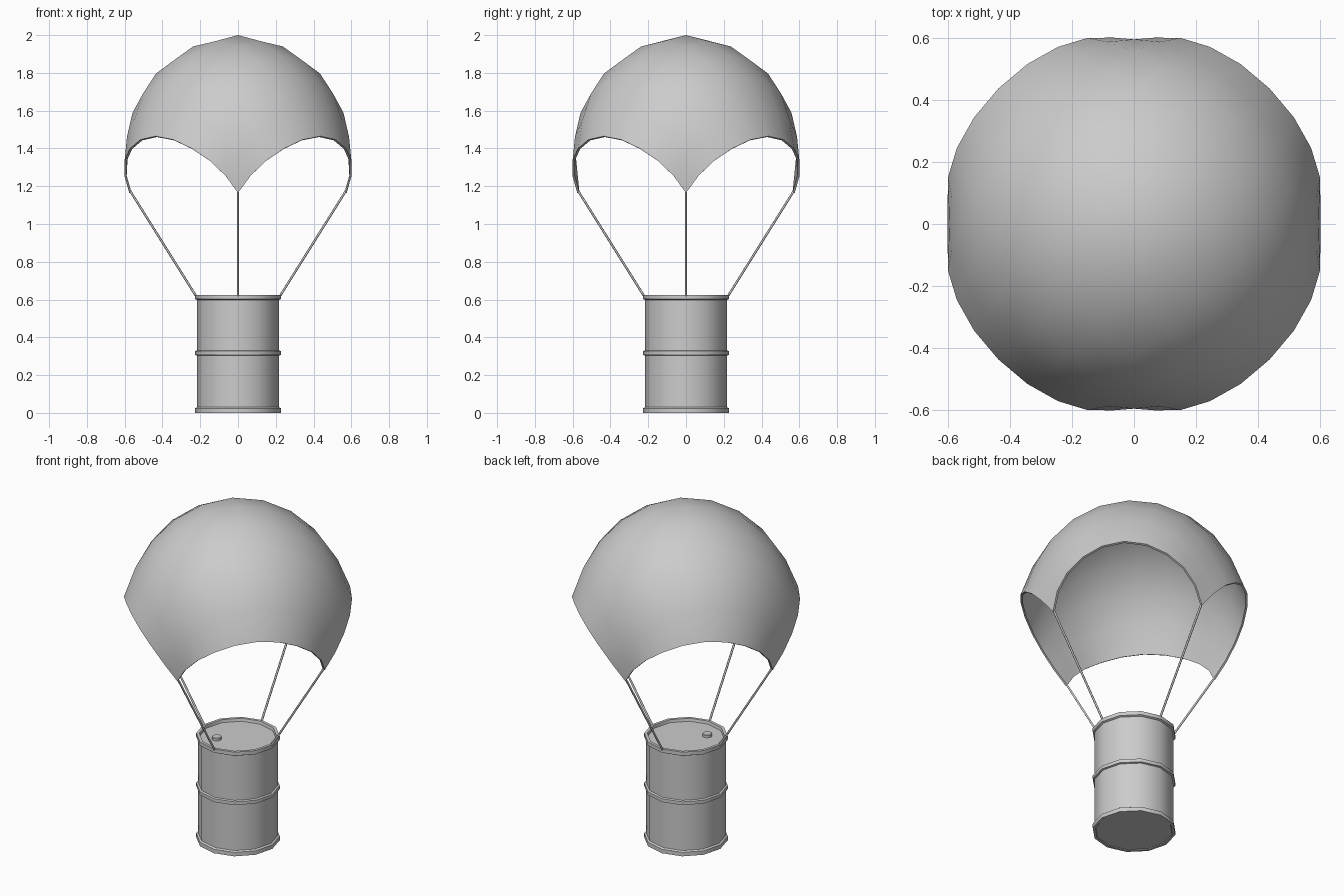
import bpy, bmesh
from math import sin, cos, pi, hypot, atan2, radians
from mathutils import Vector

if "Cube" in bpy.data.objects:
    bpy.data.objects.remove(bpy.data.objects["Cube"])


def finish(name, bm, angle=40):
    me = bpy.data.meshes.new(name)
    bm.to_mesh(me)
    bm.free()
    ob = bpy.data.objects.new(name, me)
    bpy.context.collection.objects.link(ob)
    bpy.ops.object.select_all(action='DESELECT')
    ob.select_set(True)
    bpy.context.view_layer.objects.active = ob
    for m in ob.modifiers:
        bpy.ops.object.modifier_apply(modifier=m.name)
    bpy.ops.object.shade_smooth_by_angle(angle=radians(angle))
    return ob


def lathe(name, profile, sides, centre=(0, 0)):
    bm = bmesh.new()
    vs = [bm.verts.new((r, 0, z)) for r, z in profile]
    es = [bm.edges.new(p) for p in zip(vs, vs[1:])]
    bmesh.ops.spin(bm, geom=vs + es, cent=(0, 0, 0), axis=(0, 0, 1),
                   angle=2 * pi, steps=sides, use_duplicate=False)
    bmesh.ops.remove_doubles(bm, verts=bm.verts, dist=0.0005)
    bmesh.ops.recalc_face_normals(bm, faces=bm.faces)
    bmesh.ops.translate(bm, verts=bm.verts, vec=(*centre, 0))
    return finish(name, bm)


# Barrel: one profile with three raised hoops and a recessed lid
R, H = 0.218, 0.228
lathe("barrel", [(0, 0.004), (0.21, 0.004), (0.214, 0), (H, 0), (H, 0.024), (R, 0.03),
                 (R, 0.304), (H, 0.307), (H, 0.327), (R, 0.331),
                 (R, 0.598), (H, 0.603), (H, 0.625), (0.211, 0.625),
                 (0.208, 0.608), (0, 0.608)], 12)

# Bung cap on the lid
lathe("bung_cap", [(0, 0.605), (0.027, 0.605), (0.027, 0.621), (0.024, 0.624), (0, 0.624)],
      12, (-0.083, -0.083))


# Canopy: a square sheet wrapped over a ball, corners hanging on the axes
def wrap(u, v):
    d = hypot(u, v)
    theta = radians(84 * d - 18 * max(0, d - 1.05))
    az = atan2(v, u) + pi / 4
    r = 0.588 + 0.012 * max(0, 1 - 3 * d) + 0.034 * max(abs(u), abs(v)) ** 6
    return Vector((r * sin(theta) * cos(az), r * sin(theta) * sin(az), 1.4 + r * cos(theta)))


N = 10
bm = bmesh.new()
bmesh.ops.create_grid(bm, x_segments=N, y_segments=N, size=1)
for v in bm.verts:
    v.co = wrap(v.co.x, v.co.y)
bm.normal_update()
if sum(f.normal.z for f in bm.faces) < 0:
    bmesh.ops.reverse_faces(bm, faces=bm.faces)
canopy = finish("canopy", bm)
sol = canopy.modifiers.new("thickness", 'SOLIDIFY')
sol.thickness = 0.012
sol.offset = -1
bpy.ops.object.modifier_apply(modifier=sol.name)
bpy.ops.object.shade_smooth_by_angle(angle=radians(40))

# Four cords from the barrel rim to the canopy corners
tip = wrap(1, 1)
reach, top = hypot(tip.x, tip.y) - 0.005, tip.z + 0.01
for i in range(4):
    a = i * pi / 2
    p = Vector((0.22 * cos(a), 0.22 * sin(a), 0.615))
    q = Vector((reach * cos(a), reach * sin(a), top))
    bm = bmesh.new()
    bmesh.ops.create_cone(bm, cap_ends=True, segments=6, radius1=0.006,
                          radius2=0.006, depth=(q - p).length)
    bm.transform((q - p).to_track_quat('Z', 'Y').to_matrix().to_4x4())
    bmesh.ops.translate(bm, verts=bm.verts, vec=(p + q) / 2)
    finish(f"cord_{i + 1}", bm, 65)
